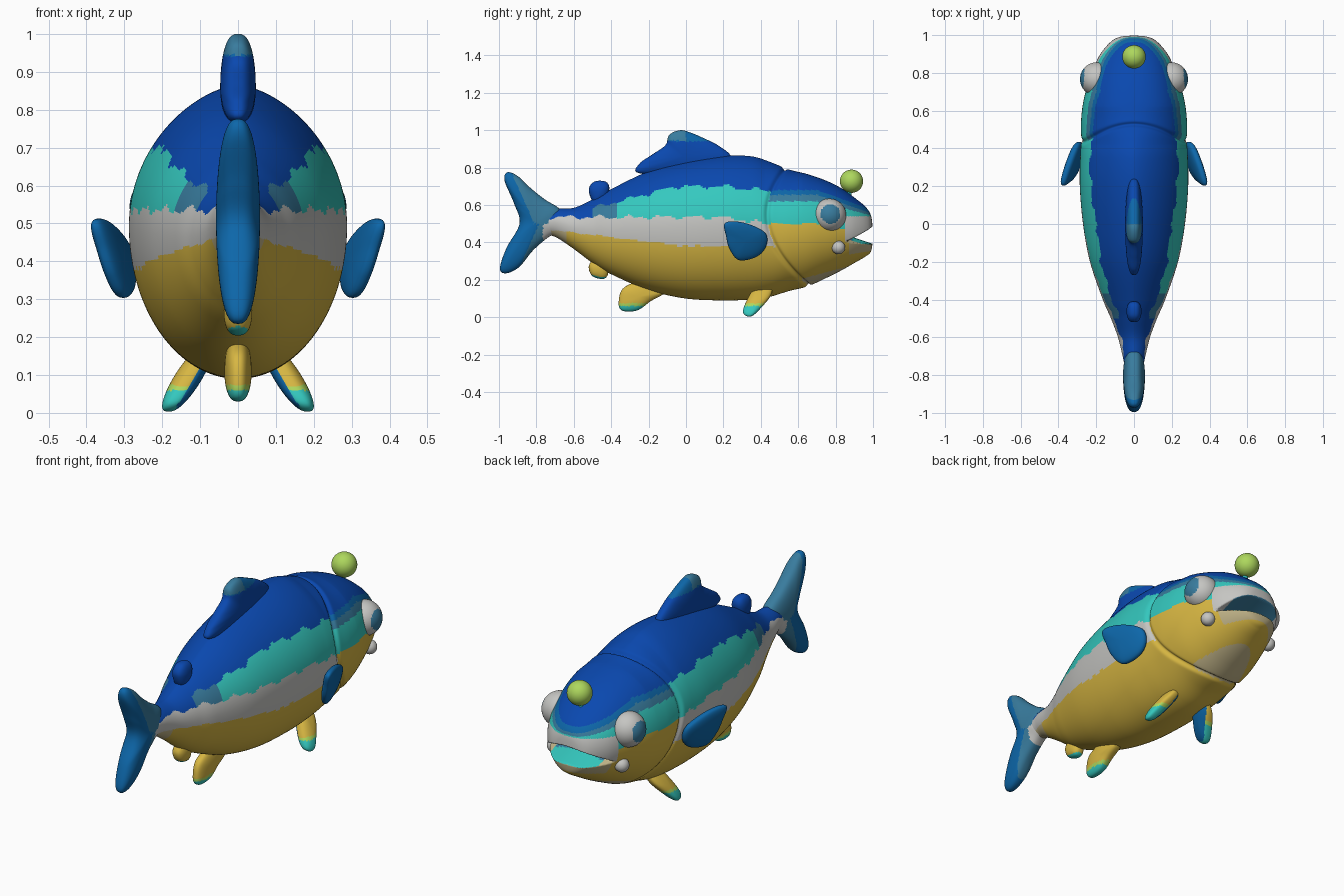
import bpy, bmesh, math
from mathutils import Vector

default_cube = bpy.data.objects.get("Cube")
if default_cube:
    bpy.data.objects.remove(default_cube, do_unlink=True)

# Flat colours, linear values
PALETTE = {
    "deep_blue": (0.003, 0.065, 0.43),
    "fin_blue": (0.004, 0.135, 0.4),
    "steel_blue": (0.04, 0.2, 0.34),
    "teal": (0.035, 0.58, 0.52),
    "pale_grey": (0.56, 0.56, 0.54),
    "sand": (0.54, 0.46, 0.25),
    "yellow": (0.68, 0.47, 0.055),
    "lime": (0.42, 0.68, 0.11),
}
NAMES = list(PALETTE)
MATERIALS = []
for label, rgb in PALETTE.items():
    mat = bpy.data.materials.new(label)
    mat.use_nodes = True
    mat.diffuse_color = (*rgb, 1)
    shader = mat.node_tree.nodes["Principled BSDF"]
    shader.inputs["Base Color"].default_value = (*rgb, 1)
    shader.inputs["Roughness"].default_value = 0.6
    MATERIALS.append(mat)


def smooth_path(points, steps, closed=False):
    """Catmull-Rom samples through points of any dimension."""
    pts = [Vector(p) for p in points]
    n = len(pts)
    pick = (lambda i: pts[i % n]) if closed else (lambda i: pts[max(0, min(n - 1, i))])
    out = []
    for i in range(n if closed else n - 1):
        a, b, c, d = (pick(i + k) for k in (-1, 0, 1, 2))
        for s in range(steps):
            t = s / steps
            out.append(0.5 * (2 * b + (c - a) * t + (2 * a - 5 * b + 4 * c - d) * t ** 2
                              + (3 * b - a - 3 * c + d) * t ** 3))
    if not closed:
        out.append(pts[-1])
    return out


def finish(name, bm, rule):
    """Turn a bmesh into a smooth object, coloured face by face with a rule."""
    bmesh.ops.recalc_face_normals(bm, faces=bm.faces)
    for face in bm.faces:
        face.smooth = True
        face.material_index = NAMES.index(rule(face.calc_center_median(), face.normal))
    mesh = bpy.data.meshes.new(name)
    bm.to_mesh(mesh)
    bm.free()
    for mat in MATERIALS:
        mesh.materials.append(mat)
    obj = bpy.data.objects.new(name, mesh)
    bpy.context.collection.objects.link(obj)


def loft(name, rings, rule):
    """Skin closed rings of equal length and cap both ends."""
    bm = bmesh.new()
    rows = [[bm.verts.new(p) for p in ring] for ring in rings]
    n = len(rows[0])
    for low, high in zip(rows, rows[1:]):
        for i in range(n):
            j = (i + 1) % n
            bm.faces.new((low[i], low[j], high[j], high[i]))
    bm.faces.new(rows[0])
    bm.faces.new(rows[-1])
    finish(name, bm, rule)


def fin(name, outline, centre, thick, rule, place=lambda off, y, z: (off, y, z)):
    """Puffy fin from a (y, z) outline; place() sets it in space."""
    edge = smooth_path(outline, 8, closed=True)
    mid = Vector(centre)
    rings = []
    for k in range(31):
        a = math.pi * (k + 0.15) / 30.3
        off = math.copysign(abs(math.cos(a)) ** 0.75, math.cos(a)) * thick
        rings.append([place(off, *(mid + (p - mid) * math.sin(a))) for p in edge])
    loft(name, rings, rule)


def ball(name, centre, radius, rule):
    bm = bmesh.new()
    bmesh.ops.create_uvsphere(bm, u_segments=56, v_segments=40, radius=radius)
    bmesh.ops.translate(bm, verts=bm.verts, vec=centre)
    finish(name, bm, rule)


def plain(label):
    return lambda c, n: label


def seam(z):
    return 0.435 + 1.5 * (z - 0.55) ** 2


def mouth_line(x):
    return 0.44 - x * x


def mouth_limit(x, z):
    return 0.855 + 3 * abs(z - mouth_line(x))


# Body and head colouring
def head_colour(c, n):
    x, y, z = c
    rise = z - mouth_line(x)
    if y > 0.845 and y > mouth_limit(x, z) - 0.006:
        if abs(x) > 0.14:
            return "pale_grey" if rise > 0 else "sand"
        return "teal" if rise < -0.012 else "steel_blue"
    if y > 0.87 and -0.085 < rise < 0:
        return "sand"
    if 0.62 < y < 0.9 and z < 0.2 + 0.27 * (y - 0.6):
        return "sand"
    if y > 0.85 and 0 < rise and z < 0.54:
        return "pale_grey"
    ahead = max(0, y - 0.7)
    for top, drop, label in ((0.5, 0.2, "yellow"), (0.62, 0.26, "teal"),
                             (0.655, 0.34, "steel_blue"), (0.68, 0.36, "fin_blue")):
        if z < top - drop * ahead:
            return label
    return "deep_blue"


def body_colour(c, n):
    y, z = c.y, c.z
    if y > seam(z):
        return head_colour(c, n)
    wave = 0.008 * math.sin(37 * y) + 0.005 * math.sin(83 * y + 2)
    if z < 0.38 + 0.3 * wave + 0.12 * max(0, -y):
        return "yellow" if y > -0.64 else "sand"
    if z < 0.535 + wave - 0.15 * max(0, y - 0.2):
        return "pale_grey"
    if z < 0.7 + wave - 0.26 * max(0, -0.05 - y) - 0.1 * max(0, y - 0.2):
        return "teal" if y > -0.37 else "steel_blue" if y > -0.5 else "deep_blue"
    return "deep_blue"


# Body: stations of y, top, bottom, half width
stations = [
    (-.78, .53, .46, .01), (-.76, .56, .44, .045), (-.7, .58, .43, .06), (-.6, .585, .365, .085),
    (-.5, .63, .29, .122), (-.4, .685, .23, .165), (-.2, .78, .145, .233), (0, .835, .1, .27),
    (.2, .863, .09, .287), (.35, .86, .095, .285), (.45, .83, .11, .28), (.55, .79, .14, .28),
    (.65, .765, .165, .268), (.75, .73, .21, .242), (.83, .69, .25, .212), (.9, .64, .29, .178),
    (.96, .59, .325, .128), (.99, .54, .355, .08), (1, .45, .43, .008),
]
SIDES = 200
rings = []
for y0, top, low, half in smooth_path(stations, 21):
    mid = low + 0.52 * (top - low)
    # the crown of the head is broader than the back
    crown = 1.25 - 0.35 * max(0, min(1, (y0 - 0.42) / 0.2))
    ring = []
    for i in range(SIDES):
        a = 2 * math.pi * i / SIDES
        s, c = math.sin(a), math.cos(a)
        x = half * math.copysign(abs(s) ** (crown if c > 0 else 1), s)
        z = mid + c * (top - mid if c > 0 else mid - low)
        # gill groove, then the mouth wedge
        pinch = 1 - 0.045 * math.exp(-((y0 - seam(z)) / 0.014) ** 2)
        y = min(y0, mouth_limit(x, z)) if y0 > 0.8 else y0
        ring.append((x * pinch, y, mid + (z - mid) * pinch))
    rings.append(ring)
loft("body", rings, body_colour)


# Tail fin
def tail_rule(c, n):
    if c.y > -0.765 and 0.41 < c.z < 0.5:
        return "pale_grey"
    edge = -0.81 if c.z > 0.5 else -0.785
    return "steel_blue" if c.y + 0.45 * abs(c.z - 0.5) > edge else "fin_blue"


fin("tail_fin",
    [(-.955, .775), (-.9, .755), (-.83, .69), (-.755, .63), (-.67, .57), (-.67, .47), (-.74, .425),
     (-.82, .355), (-.89, .27), (-.96, .235), (-.995, .26), (-.96, .37), (-.89, .5), (-.92, .61), (-.97, .73)],
    (-.8, .51), 0.058, tail_rule)


# Dorsal fins
def dorsal_rule(c, n):
    if c.z > 0.945 and c.y < 0:
        return "steel_blue"
    return "fin_blue" if c.z > 0.94 else "deep_blue"


fin("dorsal_fin",
    [(-.25, .77), (-.25, .82), (-.18, .87), (-.11, .92), (-.09, .975), (-.03, 1), (.03, .985),
     (.1, .955), (.17, .92), (.24, .86), (.2, .8), (0, .76)],
    (-.01, .86), 0.047, dorsal_rule)
fin("small_dorsal_fin",
    [(-.52, .68), (-.49, .725), (-.43, .725), (-.41, .69), (-.43, .63), (-.49, .61)],
    (-.46, .67), 0.04, plain("deep_blue"))


# Lower fins
def tip_rule(c, n):
    return "teal" if c.z < 0.06 else "lime" if c.z < 0.075 else "yellow"


fin("anal_fin",
    [(-.33, .16), (-.2, .2), (-.11, .14), (-.19, .085), (-.26, .037), (-.34, .035), (-.36, .08)],
    (-.25, .11), 0.036, tip_rule)
fin("small_anal_fin",
    [(-.52, .27), (-.5, .22), (-.44, .205), (-.415, .24), (-.43, .3), (-.49, .31)],
    (-.465, .26), 0.037, lambda c, n: "teal" if c.z < 0.23 and n.z < -0.6 else "yellow")

# Paired parts
for label, side in (("left", 1), ("right", -1)):
    fin(label + "_pectoral_fin",
        [(.21, .505), (.31, .505), (.42, .455), (.43, .385), (.38, .325), (.285, .305), (.235, .36), (.215, .43)],
        (.32, .41), 0.032, plain("fin_blue"),
        lambda off, y, z: (side * (0.32 + off - 0.28 * (y - 0.32) + 0.24 * (z - 0.4)), y, z))
    fin(label + "_pelvic_fin",
        [(.38, .17), (.455, .17), (.455, .12), (.41, .06), (.35, .005), (.305, .025), (.33, .1)],
        (.38, .09), 0.039,
        lambda c, n: "fin_blue" if n.x * side < -0.45 else tip_rule(c, n),
        lambda off, y, z: (side * (0.145 + off - 0.58 * (z - 0.07)), y, z))
    gaze = Vector((side, 0.08, 0.1)).normalized()
    ball(label + "_eye", (side * 0.197, 0.767, 0.545), 0.089,
         lambda c, n: "steel_blue" if n.dot(gaze) > 0.81 else "pale_grey")
    ball(label + "_mouth_corner", (side * 0.197, 0.815, 0.373), 0.036, plain("pale_grey"))

# Lure on a short stalk
ball("lure", (0, 0.885, 0.727), 0.062, plain("lime"))
loft("lure_stalk",
     [[(0.014 * math.cos(k * math.pi / 8), 0.87 + 0.014 * math.sin(k * math.pi / 8), z) for k in range(16)]
      for z in (0.6, 0.7)], plain("teal"))
